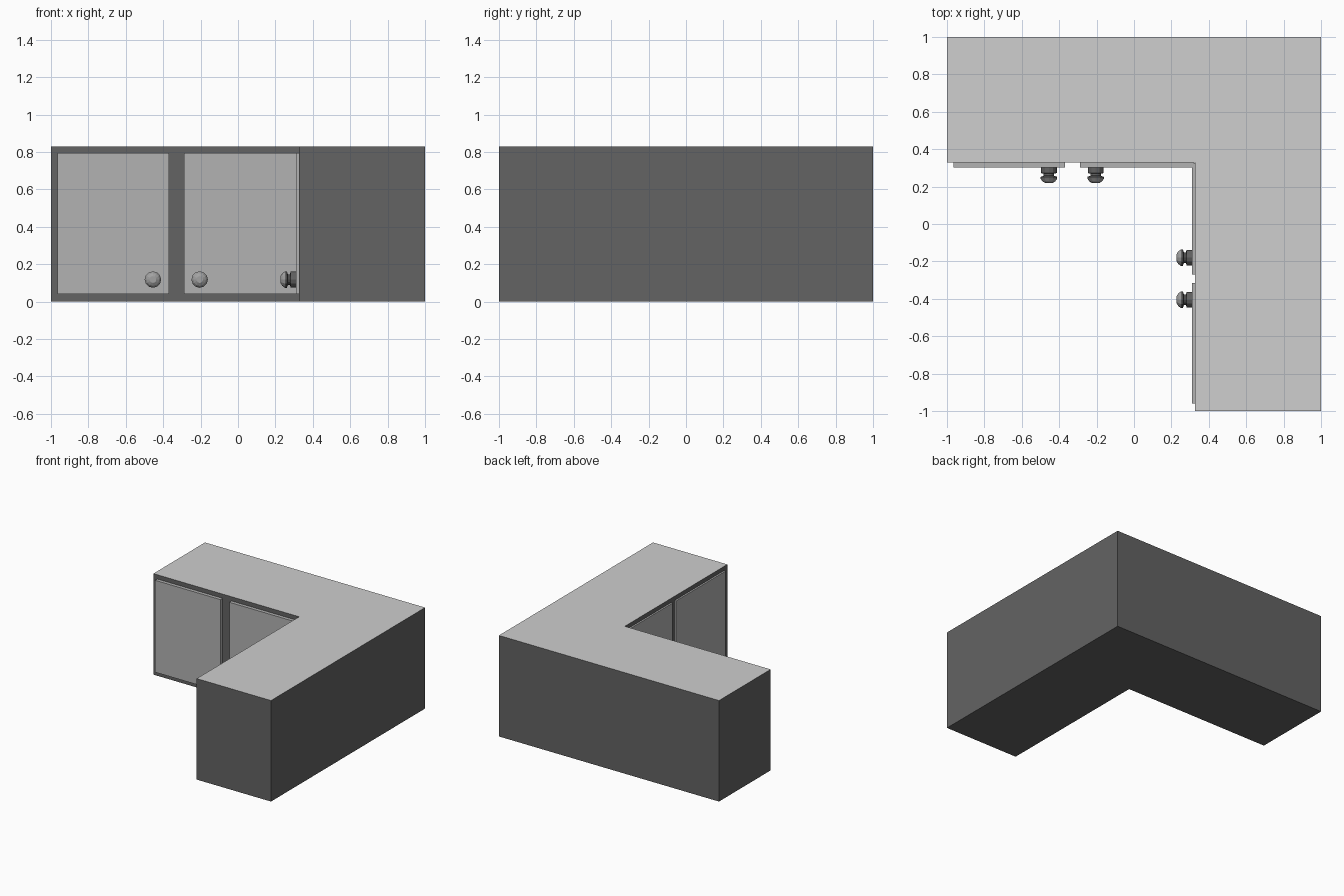
import bpy, bmesh, math
from mathutils import Matrix, Vector

if "Cube" in bpy.data.objects:
    bpy.data.objects.remove(bpy.data.objects["Cube"])

def mat(name, v):
    m = bpy.data.materials.new(name)
    m.diffuse_color = (v, v, v, 1)
    m.use_nodes = True
    m.node_tree.nodes["Principled BSDF"].inputs["Base Color"].default_value = m.diffuse_color
    return m

DARK = mat("dark grey carcass", 0.125)
TOP = mat("light grey worktop", 0.62)
DOOR = mat("mid grey door", 0.45)
METAL = mat("dark metal", 0.12)
CAP = mat("knob cap grey", 0.36)

def finish(name, bm, mats):
    bmesh.ops.recalc_face_normals(bm, faces=bm.faces[:])
    me = bpy.data.meshes.new(name)
    bm.to_mesh(me)
    bm.free()
    for m in mats:
        me.materials.append(m)
    ob = bpy.data.objects.new(name, me)
    bpy.context.collection.objects.link(ob)
    return ob

def box(name, lo, hi, m):
    lo, hi = Vector(lo), Vector(hi)
    bm = bmesh.new()
    bmesh.ops.create_cube(bm, size=1, matrix=Matrix.Translation((lo + hi) / 2)
                          @ Matrix.Diagonal((*(hi - lo), 1)))
    return finish(name, bm, [m])

# L-shaped carcass: extruded outline, worktop colour on the upward face
H = 0.83
outline = [(-1, 1), (-1, 0.33), (0.325, 0.33), (0.325, -1), (1, -1), (1, 1)]
bm = bmesh.new()
face = bm.faces.new([bm.verts.new((x, y, 0)) for x, y in outline])
ext = bmesh.ops.extrude_face_region(bm, geom=[face], use_keep_orig=True)
bmesh.ops.translate(bm, vec=(0, 0, H),
                    verts=[v for v in ext["geom"] if isinstance(v, bmesh.types.BMVert)])
body = finish("corner_cabinet", bm, [DARK, TOP])
for p in body.data.polygons:
    p.material_index = 1 if p.normal.z > 0.5 else 0

# Doors on both inner faces
Z0, Z1 = 0.04, 0.795
for i, (a, b) in enumerate([(-0.965, -0.37), (-0.29, 0.318)]):
    box(f"back_door_{i + 1}", (a, 0.302, Z0), (b, 0.332, Z1), DOOR)
for i, (a, b) in enumerate([(-0.96, -0.315), (-0.27, 0.325)]):
    box(f"side_door_{i + 1}", (0.311, a, Z0), (0.327, b, Z1), DOOR)

# Turned knobs: (radius, distance from door) profile
PROFILE = [(0.042, -0.002), (0.042, 0.030), (0.028, 0.033), (0.028, 0.044),
           (0.044, 0.050), (0.044, 0.060), (0.034, 0.074), (0.018, 0.084)]

def knob(name, loc, rot):
    n = 12
    bm = bmesh.new()
    rings = [[bm.verts.new((r * math.cos(2 * math.pi * k / n),
                            r * math.sin(2 * math.pi * k / n), d)) for k in range(n)]
             for r, d in PROFILE]
    for a, b in zip(rings, rings[1:]):
        for k in range(n):
            bm.faces.new((a[k], a[(k + 1) % n], b[(k + 1) % n], b[k]))
    bm.faces.new(rings[0])
    bm.faces.new(rings[-1])
    ob = finish(name, bm, [METAL, CAP])
    for p in ob.data.polygons:
        p.material_index = 1 if p.center.z > 0.06 and p.normal.z > 0.5 else 0
    ob.data.transform(Matrix.Translation(loc) @ rot)

to_front = Matrix.Rotation(math.pi / 2, 4, 'X')
to_left = Matrix.Rotation(-math.pi / 2, 4, 'Y')
for i, x in enumerate((-0.455, -0.205)):
    knob(f"back_knob_{i + 1}", (x, 0.302, 0.118), to_front)
for i, y in enumerate((-0.18, -0.405)):
    knob(f"side_knob_{i + 1}", (0.311, y, 0.118), to_left)
